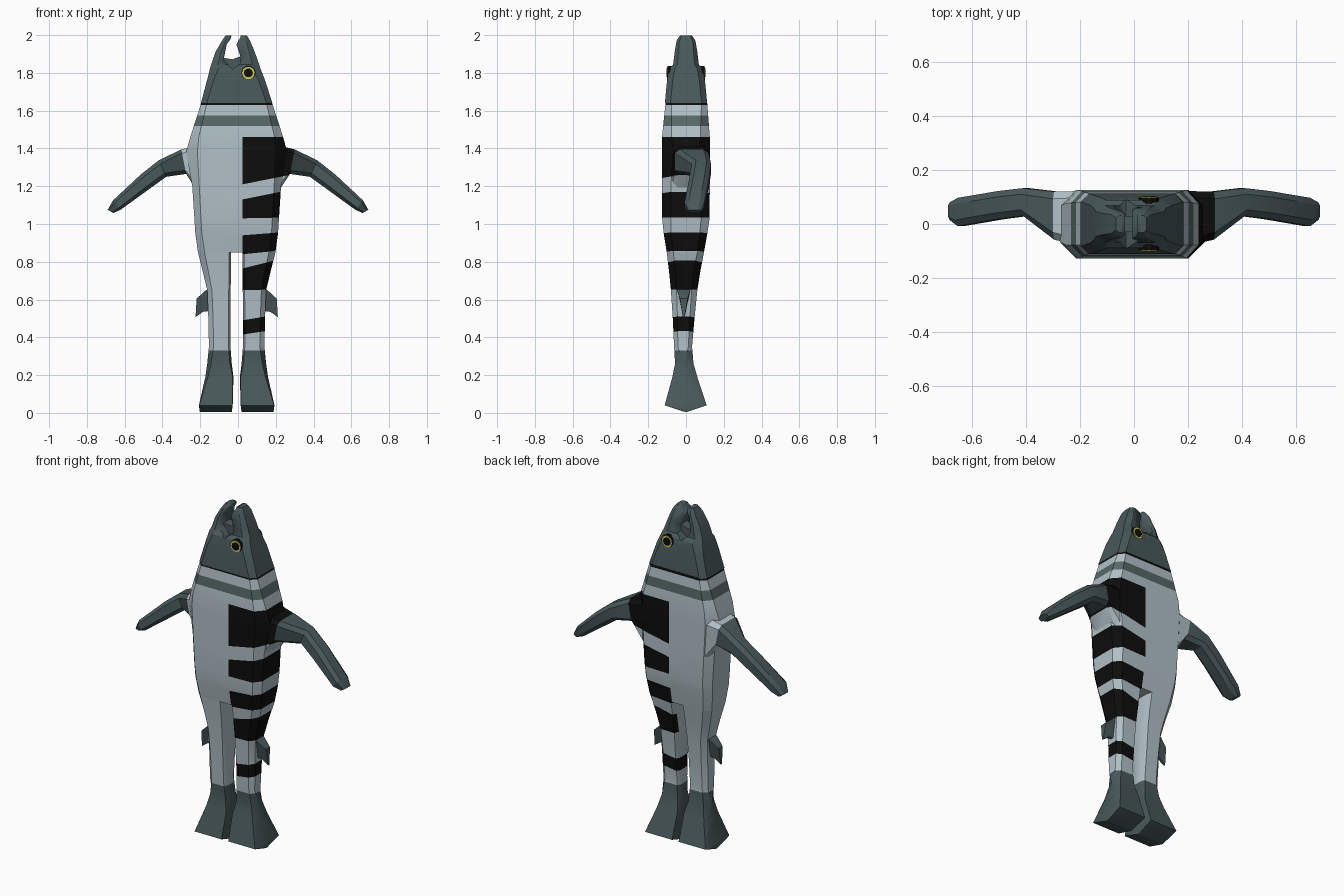
import bpy, bmesh, math
from mathutils import Vector

if "Cube" in bpy.data.objects:
    bpy.data.objects.remove(bpy.data.objects["Cube"])

CX = -0.007      # centre line of body and legs
SPLIT = 0.025    # stripes lie on one half only


def material(name, rgb):
    m = bpy.data.materials.new(name)
    m.diffuse_color = (*rgb, 1)
    m.use_nodes = True
    m.node_tree.nodes["Principled BSDF"].inputs["Base Color"].default_value = m.diffuse_color
    return m


SLATE = material("slate", (0.066, 0.098, 0.104))
LIGHT = material("pale_grey", (0.44, 0.53, 0.57))
BLACK = material("black", (0.004, 0.004, 0.004))
BAND = material("band_green_grey", (0.095, 0.14, 0.138))
YELLOW = material("eye_yellow", (0.62, 0.58, 0.08))
BODY_MATS = [LIGHT, BLACK, BAND, SLATE]


def finish(name, bm, mats, angle=25):
    bmesh.ops.recalc_face_normals(bm, faces=bm.faces)
    me = bpy.data.meshes.new(name)
    bm.to_mesh(me)
    bm.free()
    for m in mats:
        me.materials.append(m)
    ob = bpy.data.objects.new(name, me)
    bpy.context.collection.objects.link(ob)
    bpy.ops.object.select_all(action='DESELECT')
    ob.select_set(True)
    bpy.context.view_layer.objects.active = ob
    bpy.ops.object.shade_smooth_by_angle(angle=math.radians(angle))
    return ob


def loft(rings):
    bm = bmesh.new()
    vs = [[bm.verts.new(p) for p in r] for r in rings]
    n = len(rings[0])
    for a, b in zip(vs, vs[1:]):
        for i in range(n):
            j = (i + 1) % n
            bm.faces.new((a[i], a[j], b[j], b[i]))
    bm.faces.new(vs[0][::-1])
    bm.faces.new(vs[-1])
    return bm


def octagon(z, x0, x1, y0, y1, a, b, c):
    """Chamfered rectangle; a, b are x chamfers at x0 and x1, c the y chamfer."""
    return [(x0 + a, y0, z), (x1 - b, y0, z), (x1, y0 + c, z), (x1, y1 - c, z),
            (x1 - b, y1, z), (x0 + a, y1, z), (x0, y1 - c, z), (x0, y0 + c, z)]


# stripe edges: (top height, top slope, bottom height, bottom slope)
STRIPES = [(1.46, 0, 1.21, .2), (1.13, .2, 1.03, .02), (.94, .08, .84, .1),
           (.765, .25, .65, .02), (.49, .17, .415, .15)]
LEVELS = [1.63, 1.575, 1.52, .33]


def paint(bm):
    """Cut the faces along the bands and stripes, then colour by position."""
    def cut(co, no, half):
        fs = [f for f in bm.faces if not half or f.calc_center_median().x > SPLIT]
        geom = set(fs)
        for f in fs:
            geom.update(f.edges, f.verts)
        bmesh.ops.bisect_plane(bm, geom=list(geom), dist=1e-5, plane_co=co, plane_no=no)

    for z in LEVELS:
        cut((0, 0, z), (0, 0, 1), False)
    cut((SPLIT, 0, 0), (1, 0, 0), False)
    for t, tk, b, bk in STRIPES:
        cut((SPLIT, 0, t), (-tk, 0, 1), True)
        cut((SPLIT, 0, b), (-bk, 0, 1), True)
    for f in bm.faces:
        c = f.calc_center_median()
        dx = c.x - SPLIT
        if c.z > 1.63:
            f.material_index = 1
        elif 1.52 < c.z < 1.575:
            f.material_index = 2
        elif c.z < .33:
            f.material_index = 3
        elif dx > 0 and any(b + bk * dx < c.z < t + tk * dx for t, tk, b, bk in STRIPES):
            f.material_index = 1


# torso: height, half width, front, back, chamfers
TORSO = [(.85, .205, -.102, .095, .035, .035), (.95, .219, -.118, .113, .035, .04),
         (1.03, .224, -.126, .125, .035, .045), (1.2, .235, -.127, .126, .037, .047),
         (1.38, .268, -.127, .126, .06, .06), (1.46, .246, -.127, .126, .045, .05),
         (1.645, .186, -.108, .112, .03, .03)]
bm = loft([octagon(z, CX - w, CX + w, y0, y1, a, a, c) for z, w, y0, y1, a, c in TORSO])
paint(bm)
finish("torso", bm, BODY_MATS)

# legs and tail-shaped feet: height, inner x, outer x, front, back, chamfers
LEG = [(.85, .03, .205, -.102, .095, .01, .035, .035),
       (.75, .03, .18, -.09, .076, .01, .03, .035),
       (.65, .032, .156, -.08, .06, .01, .025, .03),
       (.5, .034, .15, -.07, .045, .01, .025, .025),
       (.35, .033, .147, -.063, .032, .01, .025, .02),
       (.26, .026, .156, -.058, .04, .01, .02, .045),
       (.19, .017, .166, -.072, .06, .004, .014, .035),
       (.04, .021, .2, -.113, .11, .001, .002, .001),
       (.005, .026, .195, -.006, .006, .001, .001, .001)]
for side, label in ((-1, "left"), (1, "right")):
    rings = [[(CX + side * x, y, z) for x, y, z in octagon(*r)] for r in LEG]
    bm = loft(rings)
    paint(bm)
    finish(label + "_leg", bm, BODY_MATS)


# shoulders and arms: section between a bottom and a top point, spanning y0 to y1
def section(side, bot, top, y0, y1, f=.22):
    pts = [(f, 0), (1 - f, 0), (1, f), (1, 1 - f), (1 - f, 1), (f, 1), (0, 1 - f), (0, f)]
    return [(side * (bot[0] + (top[0] - bot[0]) * t), y0 + (y1 - y0) * u,
             bot[1] + (top[1] - bot[1]) * t) for u, t in pts]


ROOT = ((.275, 1.265), (.3, 1.395), -.058, .12)
for side, label in ((-1, "left"), (1, "right")):
    bm = loft([section(side, (.2, 1.15), (.2, 1.42), -.08, .122, .12),
               section(side, *ROOT, .15)])
    paint(bm)
    finish(label + "_shoulder", bm, BODY_MATS)
    bm = loft([section(side, *ROOT, .15),
               section(side, (.38, 1.25), (.42, 1.337), .03, .133),
               section(side, (.47, 1.185), (.515, 1.262), .018, .122),
               section(side, (.622, 1.075), (.662, 1.125), -.008, .097),
               section(side, (.66, 1.058), (.69, 1.075), .015, .08)])
    finish(label + "_arm_fin", bm, [SLATE])

# small fins on the outer legs, wedge-shaped from front to back
for side, label in ((-1, "left"), (1, "right")):
    outline = [(.14, .66, .034), (.165, .648, .034), (.212, .605, .02), (.218, .507, .005),
               (.178, .535, .008), (.14, .54, .01)]
    rings = [[(CX + side * x, -.012 + s * t, z) for x, z, t in outline] for s in (-1, 1)]
    finish(label + "_leg_fin", loft(rings), [SLATE])

# head: height, left, right, half depth, chamfers
HEAD = [(1.64, -.196, .182, .112, .03, .03), (1.765, -.163, .142, .1, .035, .03),
        (1.825, -.148, .118, .088, .045, .03), (1.845, -.141, .112, .068, .035, .022),
        (1.91, -.12, .089, .06, .03, .02), (1.97, -.085, .064, .05, .02, .015),
        (1.998, -.066, .047, .032, .012, .01)]
bm = loft([octagon(z, x0, x1, -d, d, a, a, c) for z, x0, x1, d, a, c in HEAD])
head = finish("head", bm, [SLATE])


def prism(name, outline, depth, mats):
    return finish(name, loft([[(x, y, z) for x, z in outline] for y in (-depth, depth)]), mats)


# open mouth cut through the snout, with a thin web at the bottom
cutter = prism("mouth_cutter", [(-.034, 2.05), (-.036, 1.985), (-.06, 1.95), (-.076, 1.87),
                                (-.03, 1.82), (.013, 1.85), (.012, 1.89), (-.008, 1.95),
                                (.013, 1.99), (.013, 2.05)], .3, [SLATE])
cutter.hide_render = True
cutter.hide_viewport = True
mod = head.modifiers.new("mouth", 'BOOLEAN')
mod.operation = 'DIFFERENCE'
mod.solver = 'EXACT'
mod.object = cutter
prism("mouth_web", [(-.08, 1.88), (-.08, 1.85), (-.03, 1.81), (.02, 1.84), (.02, 1.89),
                    (-.03, 1.872)], .03, [SLATE])


# eyes: yellow rims and black pupils showing on both sides of the head
def disc(name, radius, depth, mat):
    n = 10
    ring = [(.055 + radius * math.cos(i * math.tau / n), 1.8 + radius * math.sin(i * math.tau / n))
            for i in range(n)]
    prism(name, ring, depth, [mat])


disc("eye_socket", .038, .098, BLACK)
disc("eye_rims", .034, .101, YELLOW)
disc("eye_pupils", .024, .104, BLACK)
